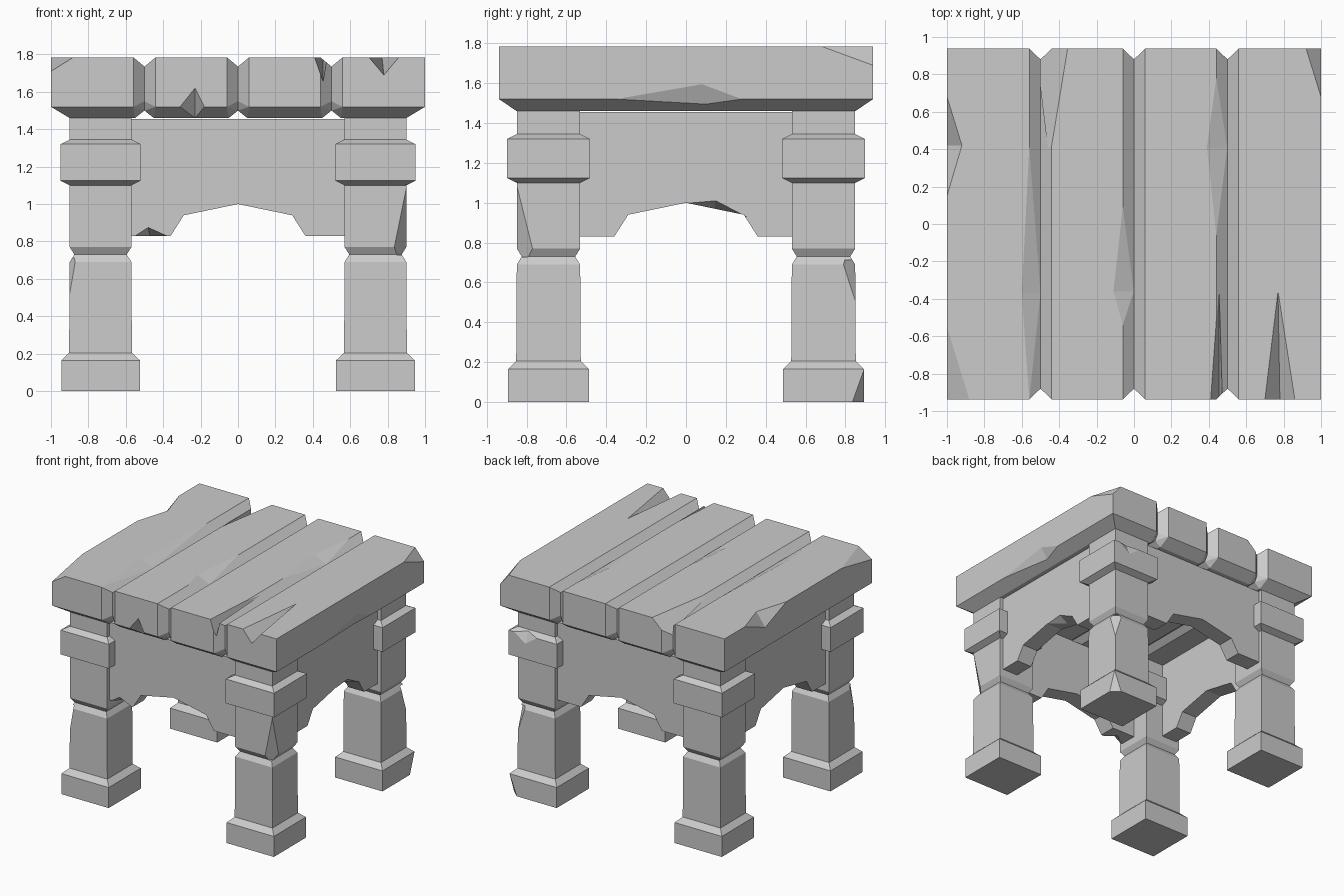
import bpy, bmesh
from mathutils import Vector

cube = bpy.data.objects.get("Cube")
if cube:
    bpy.data.objects.remove(cube, do_unlink=True)

wood = bpy.data.materials.new("plain_grey")
wood.use_nodes = True
wood.diffuse_color = (0.6, 0.6, 0.6, 1)
wood.node_tree.nodes["Principled BSDF"].inputs["Base Color"].default_value = (0.6, 0.6, 0.6, 1)


def finish(name, bm):
    bmesh.ops.recalc_face_normals(bm, faces=bm.faces)
    mesh = bpy.data.meshes.new(name)
    bm.to_mesh(mesh)
    bm.free()
    mesh.materials.append(wood)
    obj = bpy.data.objects.new(name, mesh)
    bpy.context.collection.objects.link(obj)
    return obj


def hull(name, points):
    bm = bmesh.new()
    verts = [bm.verts.new(p) for p in points]
    bmesh.ops.convex_hull(bm, input=verts)
    bmesh.ops.dissolve_limit(bm, angle_limit=0.01, verts=bm.verts, edges=bm.edges)
    return finish(name, bm)


def chip(obj, keep, outer):
    """Cut a flat corner (three kept points) or a V notch (two kept points)."""
    mid = sum((Vector(p) for p in keep), Vector()) / len(keep)
    cutter = hull("chip_cutter", [mid + (Vector(p) - mid) * 1.4 for p in keep + outer])
    cutter.hide_render = True
    mod = obj.modifiers.new("chip", "BOOLEAN")
    mod.operation, mod.solver, mod.object = "DIFFERENCE", "EXACT", cutter
    bpy.context.view_layer.objects.active = obj
    bpy.ops.object.modifier_apply(modifier=mod.name)
    bpy.data.objects.remove(cutter, do_unlink=True)


# Tabletop planks: grooved at the seams, undercut around the outside
TOP, LOW, BASE = 1.785, 1.52, 1.46
END = 0.938


def plank(name, left, right):
    points = []
    for x, inward in ((left, 1), (right, -1)):
        for s in (-1, 1):
            if abs(x) == 1:
                points += [(x, s * END, TOP), (x, s * END, LOW),
                           (x + inward * 0.1, s * 0.85, BASE)]
            else:
                edge = x + inward * 0.06
                points += [(edge, s * END, TOP), (edge, s * END, LOW),
                           (x + inward * 0.05, s * 0.85, BASE),
                           (x, s * 0.88, 1.735), (x, s * 0.88, 1.55), (x, s * 0.85, 1.5)]
    return hull(name, points)


planks = [plank(f"top_plank_{i + 1}", -1 + i * 0.5, -0.5 + i * 0.5) for i in range(4)]

# Worn spots along the seams
for i, tip, y0, y1, y2 in ((0, 0.1, -0.94, -0.37, 0.41), (1, 0.11, -0.54, -0.36, 0.09),
                           (2, 0.11, -0.06, 0.41, 0.78)):
    seam = -0.5 + i * 0.5
    chip(planks[i], [(seam - tip, y1, TOP), (seam - 0.01, y1, 1.74)],
         [(seam - 0.06, y0, TOP), (seam - 0.06, y2, TOP)])

# Chipped plank ends and edges
chip(planks[0], [(-1, -END, 1.71), (-0.88, -END, TOP), (-1, -0.55, TOP)], [(-1, -END, TOP)])
chip(planks[0], [(-0.92, 0.42, TOP), (-1, 0.42, 1.68)], [(-1, 0.68, TOP), (-1, 0.15, TOP)])
chip(planks[1], [(-0.23, -END, 1.62), (-0.23, -0.85, BASE)],
     [(-0.31, -END, LOW), (-0.18, -END, LOW)])
chip(planks[1], [(-0.355, END, TOP), (-0.44, 0.42, TOP), (-0.5, 0.88, 1.66)],
     [(-0.5, END, 1.8)])
chip(planks[2], [(0.41, -END, TOP), (0.45, -0.93, 1.67), (0.45, -0.4, 1.78)],
     [(0.47, -END, 1.79)])
chip(planks[3], [(0.77, -0.36, TOP), (0.78, -END, 1.69)],
     [(0.70, -END, TOP), (0.86, -END, TOP)])
chip(planks[3], [(0.92, END, TOP), (1, 0.68, TOP), (1, END, 1.69)], [(1, END, TOP)])
chip(planks[3], [(1, 0.08, 1.595), (0.958, 0.1, 1.495)], [(1, -0.35, LOW), (1, 0.28, LOW)])

# Square legs: foot, waist notch and collar from one stepped profile
PROFILE = [(0.21, 0), (0.21, 0.165), (0.168, 0.205), (0.165, 0.69), (0.14, 0.73),
           (0.165, 0.77), (0.165, 1.1), (0.215, 1.125), (0.215, 1.32),
           (0.165, 1.345), (0.165, BASE)]


def leg(name, sx, sy):
    bm = bmesh.new()
    rings = []
    for h, z in PROFILE:
        rings.append([bm.verts.new((sx * 0.735 + a * h, sy * 0.69 + b * (h - 0.006), z))
                      for a, b in ((-1, -1), (1, -1), (1, 1), (-1, 1))])
    for lower, upper in zip(rings, rings[1:]):
        for k in range(4):
            n = (k + 1) % 4
            bm.faces.new((lower[k], lower[n], upper[n], upper[k]))
    bm.faces.new(rings[0])
    bm.faces.new(rings[-1])
    return finish(name, bm)


legs = {(sx, sy): leg(f"{fb}_{lr}_leg", sx, sy)
        for sx, lr in ((-1, "right"), (1, "left"))
        for sy, fb in ((-1, "front"), (1, "back"))}

# Chipped leg corners
chip(legs[1, -1], [(0.9, -0.85, 1.09), (0.835, -0.85, 0.77), (0.9, -0.77, 0.77)],
     [(0.9, -0.85, 0.77)])
chip(legs[-1, -1], [(-0.9, -0.85, 0.52), (-0.87, -0.85, 0.69), (-0.9, -0.8, 0.69)],
     [(-0.9, -0.85, 0.69)])
chip(legs[1, 1], [(0.9, 0.85, 0.51), (0.84, 0.85, 0.69), (0.9, 0.79, 0.69)],
     [(0.9, 0.85, 0.69)])
chip(legs[1, 1], [(0.945, 0.835, 0), (0.945, 0.894, 0.165), (0.88, 0.894, 0)],
     [(0.945, 0.894, 0)])
chip(legs[1, 1], [(0.8, 0.899, 1.25), (0.8, 0.86, 1.34)],
     [(0.9, 0.899, 1.32), (0.7, 0.899, 1.32)])

# Arched aprons between the legs
ARCH = [(0.36, 0.83), (0.29, 0.94), (0, 1.0), (-0.29, 0.94), (-0.36, 0.83)]
THICK = 0.14


def apron(name, half, outer, side, along_x):
    outline = [(-half, 0.83), (-half, BASE - 0.005), (half, BASE - 0.005), (half, 0.83)] + ARCH
    bm = bmesh.new()
    verts = []
    for u, z in outline:
        verts.append(bm.verts.new((u, side * outer, z) if along_x else (side * outer, u, z)))
    face = bm.faces.new(verts)
    moved = bmesh.ops.extrude_face_region(bm, geom=[face])["geom"]
    shift = Vector((0, -side * THICK, 0) if along_x else (-side * THICK, 0, 0))
    bmesh.ops.translate(bm, vec=shift,
                        verts=[g for g in moved if isinstance(g, bmesh.types.BMVert)])
    # Keep the starting face as the closing cap
    if not face.is_valid:
        bm.faces.new(verts)
    return finish(name, bm)


front = apron("front_apron", 0.6, 0.82, -1, True)
apron("back_apron", 0.6, 0.82, 1, True)
apron("right_apron", 0.56, 0.87, -1, False)
left = apron("left_apron", 0.56, 0.87, 1, False)

# Chipped apron edges
chip(front, [(-0.48, -0.82, 0.875), (-0.47, -0.75, 0.83)],
     [(-0.55, -0.82, 0.83), (-0.38, -0.82, 0.83)])
chip(left, [(0.87, 0.15, 1.01), (0.79, 0.14, 0.971)],
     [(0.87, 0.01, 0.998), (0.87, 0.28, 0.942)])
